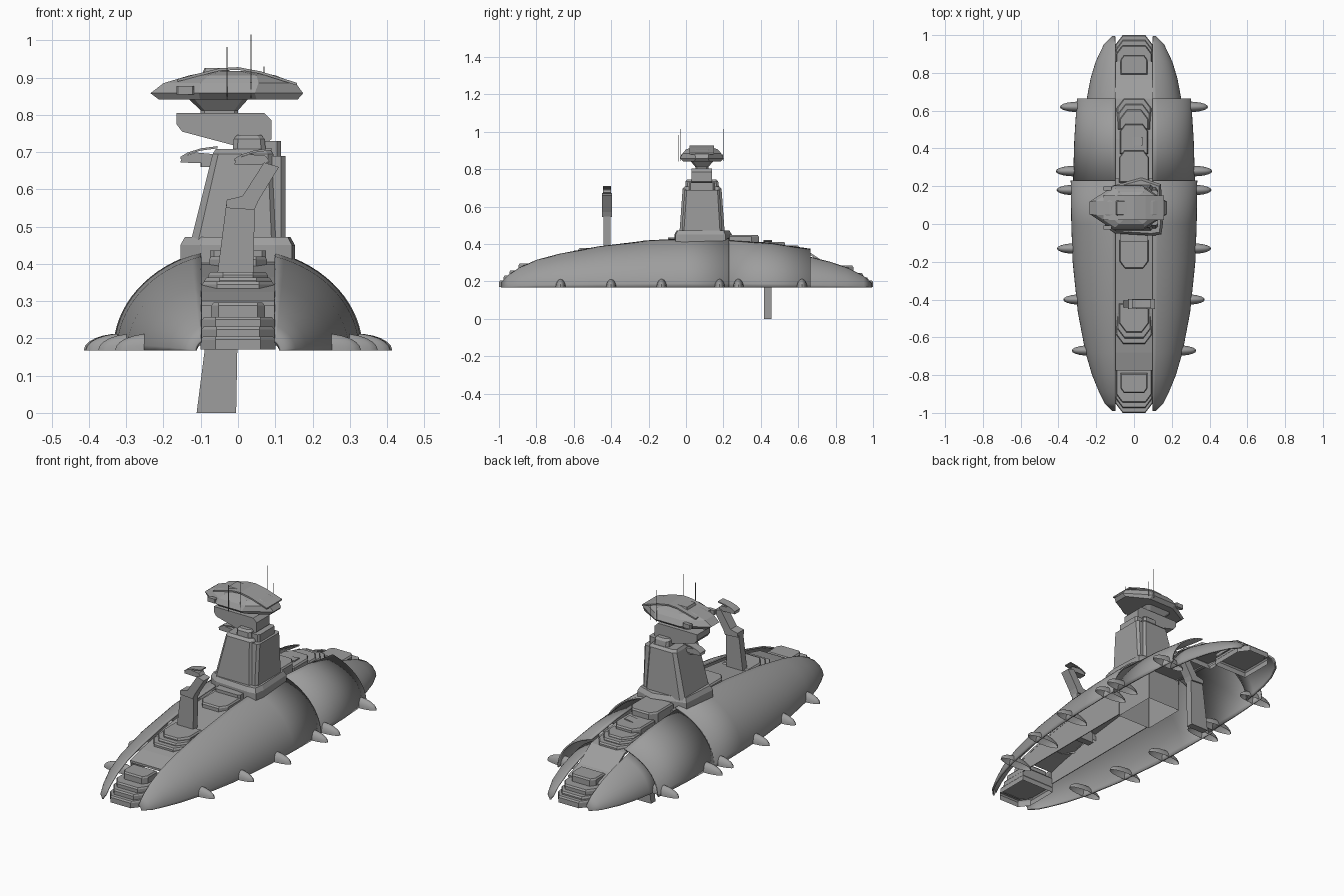
import bpy, bmesh, math

if "Cube" in bpy.data.objects:
    bpy.data.objects.remove(bpy.data.objects["Cube"])

grey = bpy.data.materials.new("hull grey")
grey.diffuse_color = (0.34, 0.34, 0.34, 1)
grey.use_nodes = True
grey.node_tree.nodes["Principled BSDF"].inputs["Base Color"].default_value = grey.diffuse_color


def finish(name, bm, smooth=None, recalc=True):
    if recalc:
        bmesh.ops.recalc_face_normals(bm, faces=bm.faces)
    me = bpy.data.meshes.new(name)
    bm.to_mesh(me)
    bm.free()
    me.materials.append(grey)
    ob = bpy.data.objects.new(name, me)
    bpy.context.collection.objects.link(ob)
    if smooth:
        bpy.ops.object.select_all(action='DESELECT')
        ob.select_set(True)
        bpy.context.view_layer.objects.active = ob
        bpy.ops.object.shade_smooth_by_angle(angle=math.radians(smooth))
    return ob


def loft(name, rings, open_start=False):
    """Solid through a list of equal-length point rings; the first end may stay open."""
    bm = bmesh.new()
    rs = [[bm.verts.new(p) for p in r] for r in rings]
    n = len(rs[0])
    for a, b in zip(rs, rs[1:]):
        for i in range(n):
            bm.faces.new((a[i], a[(i + 1) % n], b[(i + 1) % n], b[i]))
    bm.faces.new(rs[-1])
    if open_start:
        bm.normal_update()
        bmesh.ops.recalc_face_normals(bm, faces=bm.faces)
    else:
        bm.faces.new(rs[0])
    return finish(name, bm)


def prism(name, pts, y0, y1, dx=0, dz=0):
    """Front outline (x, z) extruded along y."""
    return loft(name, [[(x + dx, y, z + dz) for x, z in pts] for y in (y0, y1)])


def octa(x0, x1, y0, y1, z, c=0.0, d=None):
    """Rectangle with corners cut by c in x and d in y."""
    d = c if d is None else d
    return [(x0 + c, y0, z), (x1 - c, y0, z), (x1, y0 + d, z), (x1, y1 - d, z),
            (x1 - c, y1, z), (x0 + c, y1, z), (x0, y1 - d, z), (x0, y0 + d, z)]


def block(name, x0, x1, y0, y1, z0, z1, c=0.002, open_start=False):
    return loft(name, [octa(x0, x1, y0, y1, z, c) for z in (z0, z1)], open_start)


BASE, GAP = 0.168, 0.1

# hull stations: y, half width, height at the central gap
bow = [(-0.99, .116, .195), (-0.95, .155, .235), (-0.89, .185, .275), (-0.8, .222, .315),
       (-0.68, .257, .347), (-0.47, .297, .387), (-0.2, .325, .42), (0, .332, .43), (.23, .335, .432)]
mid = [(.22, .323, .42), (.45, .316, .405), (.665, .302, .375)]
stern = [(.6, .258, .342), (.67, .249, .33), (.77, .23, .305), (.86, .203, .275),
         (.95, .16, .23), (.995, .116, .19)]


def shell(name, stations, seg=16):
    bm = bmesh.new()
    rows = []
    for y, w, h in stations:
        t0 = math.acos(GAP / w)
        b = (h - BASE) / math.sin(t0)
        rows.append([bm.verts.new((w * math.cos(t0 * (1 - j / seg)), y,
                                   BASE + b * math.sin(t0 * (1 - j / seg)))) for j in range(seg + 1)])
    for a, b in zip(rows, rows[1:]):
        for j in range(seg):
            bm.faces.new((a[j], a[j + 1], b[j + 1], b[j]))
    ob = finish(name, bm, 35, recalc=False)
    s = ob.modifiers.new("thickness", 'SOLIDIFY')
    s.thickness, s.offset = 0.008, -1
    ob.modifiers.new("both sides", 'MIRROR')


shell("bow_shell", bow)
shell("middle_shell", mid)
shell("stern_shell", stern)

# central deck between the shells, with thin side skirts ahead of the tower
deck = [(-.775, .3)] + [(y, h - .022) for y, w, h in bow[4:-1] + mid[1:] + stern[2:4]]
loft("deck", [[(-.101, y, z), (.101, y, z), (.101, y, z - .012), (-.101, y, z - .012)] for y, z in deck])
front = [(y, z) for y, z in deck if y < .1]
for x in (-.1, .096):
    loft("deck_skirt", [[(x, y, z - .005), (x + .004, y, z - .005), (x + .004, y, .22), (x, y, .22)]
                        for y, z in front])
block("tower_well", -.1, .1, 0, .24, .21, .415, open_start=True)


def tier(name, y0, y1, hw, z0, z1, c=.04, s=1):
    """Step whose narrow end points to the bow (s=1) or the stern (s=-1); open below."""
    rings = []
    for z, i in ((z0, 0), (z1 - .008, 0), (z1, .006)):
        pts = [(-hw + c, y0 + i), (hw - c, y0 + i), (hw - i, y0 + 1.3 * c),
               (hw - i, y1 - i), (-hw + i, y1 - i), (-hw + i, y0 + 1.3 * c)]
        rings.append([(x, y * s, z) for x, y in pts])
    loft(name, rings, True)


# stepped end blocks
for s, label, drop in ((1, "bow", 0), (-1, "stern", .012)):
    tier(label + "_step_low", -1, -.77, .1, .17, .205, s=s)
    tier(label + "_step_middle", -.975, -.77, .098, .2, .232 - drop, s=s)
    tier(label + "_step_high", -.945, -.77, .096, .22, .258 - drop, .035, s)
    tier(label + "_hatch", -.895, -.79, .072, .24, .296 - drop, .02, s)

# deck steps and hatches
tier("forward_step_low", -.635, -.42, .097, .32, .352)
tier("forward_step_middle", -.605, -.42, .09, .335, .364)
tier("forward_step_high", -.575, -.42, .08, .345, .378)
tier("forward_hatch", -.235, -.085, .078, .385, .42, .03)
tier("aft_step_low", -.665, -.5, .092, .335, .37, s=-1)
tier("aft_step_middle", -.635, -.5, .085, .345, .382, s=-1)
tier("aft_step_high", -.605, -.5, .078, .35, .392, s=-1)
tier("aft_hatch", -.53, -.37, .075, .365, .412, .03, -1)
tier("tower_rear_block", -.39, -.22, .08, .375, .447, .03, -1)

# tower
foot = [(-.1, -.05), (.1, -.062), (.145, -.055), (.153, .0), (.143, .21), (.04, .245), (-.14, .195), (-.155, -.01)]


def foot_ring(k, z):
    return [(x * k, .09 + (y - .09) * k, z) for x, y in foot]


loft("tower_base", [foot_ring(1, .4), foot_ring(1, .45), foot_ring(.92, .472)], True)
block("tower_front_step", -.075, .075, -.095, -.03, .4, .436, .01, True)
loft("tower", [octa(-.127, .11, -.035, .207, .46, .02), octa(-.068, .095, -.018, .19, .695, .015),
               octa(-.06, .085, -.005, .178, .708, .015)])
loft("tower_side_column", [octa(.06, .128, -.025, .195, .44, .012), octa(.06, .128, -.008, .18, .69, .012)])
block("tower_side_column_tall", .05, .115, .015, .155, .45, .73, .01)
loft("tower_top", [octa(-.015, .075, -.005, .178, .69, .012), octa(-.012, .072, -.002, .172, .735, .012),
                   octa(-.002, .062, .008, .162, .746, .012)])
prism("tower_neck", [(-.165, .805), (.07, .805), (.09, .785), (.09, .735), (.06, .71), (0, .715),
                     (-.15, .755), (-.165, .775)], .03, .14)
loft("cabin_pedestal", [octa(-.1, .0, .05, .12, .8, .01), octa(-.1, .0, .05, .12, .812, .01),
                        octa(-.132, .027, .025, .145, .842, .015)])

# cabin on top of the tower
loft("cabin", [octa(-.212, .16, -.015, .185, .841, .11, .06), octa(-.235, .175, -.033, .203, .858, .13, .085),
               octa(-.2, .155, -.018, .188, .885, .1, .065), octa(-.13, .1, .0, .17, .906, .05, .05),
               octa(-.07, .03, .035, .135, .918, .03)])
roof = [(-.162, .896), (-.11, .91), (-.05, .925), (.0, .928), (.06, .917), (.158, .886)]
prism("cabin_roof", roof + [(x, z - .007) for x, z in reversed(roof)], .02, .15)
loft("roof_hatch", [octa(-.1, -.02, .04, .13, .9, .004), octa(-.09, -.025, .05, .12, .926, .004)])
for y0 in (-.028, .178):
    block("cabin_lamp", -.165, -.118, y0, y0 + .02, .855, .878, .004)

# antennas
for x, y, z0, z1 in ((-.03, -.038, .84, .982), (.035, -.03, .845, 1.015),
                     (.035, .2, .845, 1.015), (.07, .2, .845, .93)):
    block("antenna", x - .0012, x + .0012, y - .0012, y + .0012, z0, z1, .0004)


# periscopes: one raised, one lowered, and a lone sight on the tower
def sight(dx, dy, dz):
    top = [(-.01, .682), (.01, .694), (.045, .705), (.09, .711)]
    prism("sight_hood", top + [(x, z - .006) for x, z in reversed(top)], -.445 + dy, -.4 + dy, dx, dz)
    prism("sight_body", [(-.01, .667), (.06, .665), (.085, .675), (.075, .69), (.03, .694), (-.005, .682)],
          -.443 + dy, -.402 + dy, dx, dz)


def periscope(dx, dy, dz):
    prism("periscope_post", [(-.066, .29), (.04, .29), (.045, .56), (.01, .58), (-.03, .572)],
          -.442 + dy, -.404 + dy, dx, dz)
    prism("periscope_arm", [(-.032, .55), (.044, .545), (.055, .57), (.11, .66), (.07, .672),
                            (.012, .582), (-.03, .572)], -.45 + dy, -.396 + dy, dx, dz)
    sight(dx, dy, dz)


periscope(0, 0, 0)
periscope(-.045, .86, -.29)
sight(-.145, .5, .005)
block("sight_bracket", -.1, -.05, .06, .09, .66, .685)

# open half-dome pods along the waterline
for y, tip in ((-.67, .33), (-.4, .375), (-.13, .408), (.18, .41), (.28, .414), (.62, .392)):
    bm = bmesh.new()
    bmesh.ops.create_uvsphere(bm, u_segments=20, v_segments=12, radius=1)
    bmesh.ops.bisect_plane(bm, geom=bm.verts[:] + bm.edges[:] + bm.faces[:],
                           plane_co=(0, 0, 0), plane_no=(0, 0, 1), clear_inner=True)
    for v in bm.verts:
        v.co = (tip - .1 + v.co.x * .1, y + v.co.y * .028, BASE + v.co.z * .045)
    pod = finish("pod", bm, 40, recalc=False)
    pod.modifiers.new("both sides", 'MIRROR')
